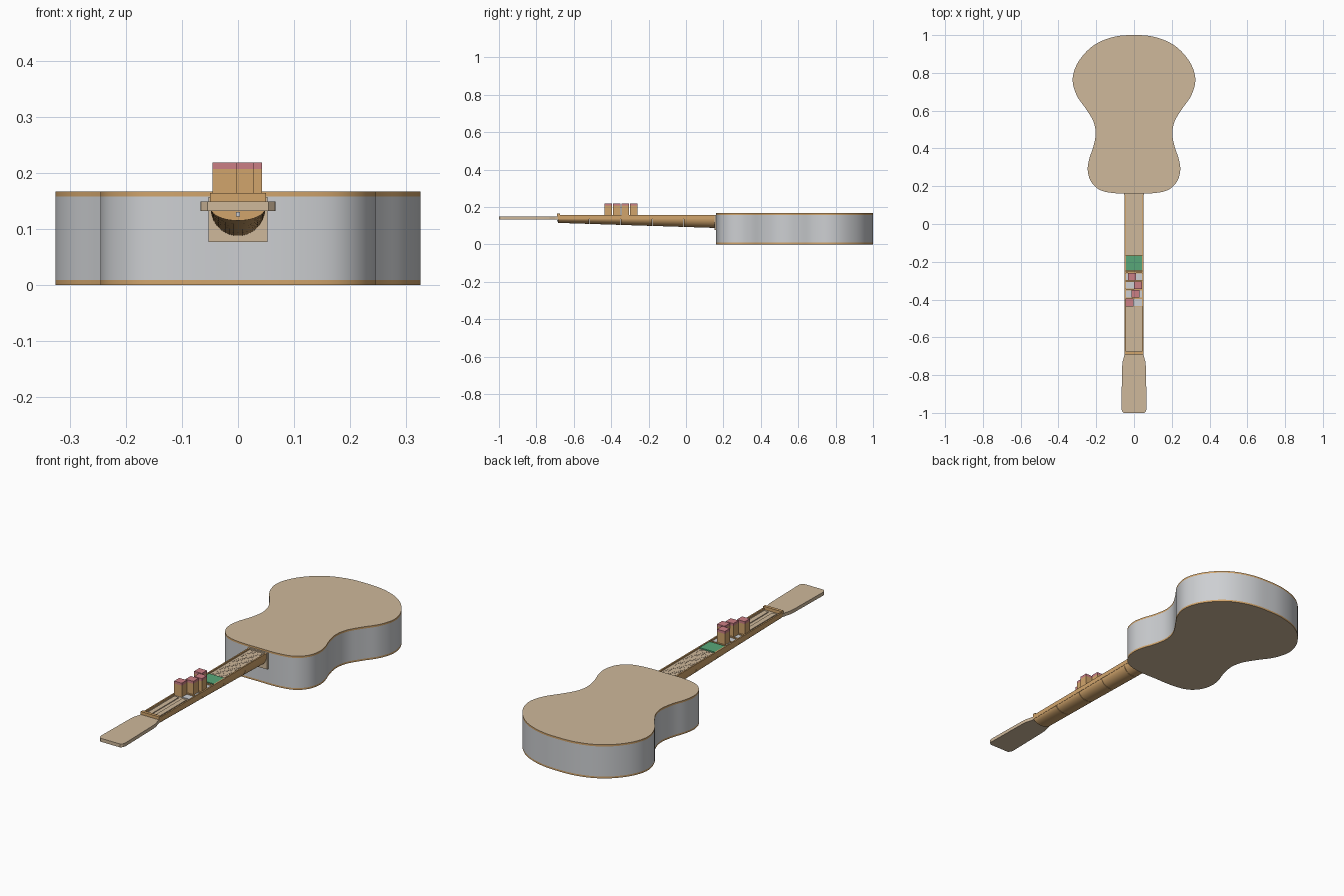
import bpy, bmesh, math
from mathutils import Vector

if "Cube" in bpy.data.objects:
    bpy.data.objects.remove(bpy.data.objects["Cube"])


def mat(name, rgb):
    m = bpy.data.materials.new(name)
    m.diffuse_color = (*rgb, 1)
    m.use_nodes = True
    m.node_tree.nodes["Principled BSDF"].inputs["Base Color"].default_value = m.diffuse_color
    return m


TAN = mat("pale wood", (0.62, 0.48, 0.325))
WOOD = mat("golden wood", (0.64, 0.375, 0.15))
GREY = mat("light grey", (0.61, 0.625, 0.645))
RED = mat("soft red", (0.60, 0.21, 0.235))
GREEN = mat("circuit green", (0.098, 0.39, 0.19))


def finish(name, bm, mats, smooth=False):
    bmesh.ops.recalc_face_normals(bm, faces=bm.faces)
    me = bpy.data.meshes.new(name)
    bm.to_mesh(me)
    bm.free()
    for m in mats:
        me.materials.append(m)
    ob = bpy.data.objects.new(name, me)
    bpy.context.collection.objects.link(ob)
    if smooth:
        bpy.ops.object.select_all(action='DESELECT')
        ob.select_set(True)
        bpy.context.view_layer.objects.active = ob
        bpy.ops.object.shade_smooth_by_angle(angle=math.radians(35))
    return ob


def add_box(bm, x0, x1, y0, y1, z0, z1):
    vs = bmesh.ops.create_cube(bm, size=1)["verts"]
    for v in vs:
        v.co = Vector(((x0 + x1) / 2 + v.co.x * (x1 - x0),
                       (y0 + y1) / 2 + v.co.y * (y1 - y0),
                       (z0 + z1) / 2 + v.co.z * (z1 - z0)))


def box(name, m, *dims):
    bm = bmesh.new()
    add_box(bm, *dims)
    return finish(name, bm, [m])


def loft(bm, rings):
    """Bridge closed rings of points and cap both ends."""
    rows = [[bm.verts.new(p) for p in r] for r in rings]
    n = len(rows[0])
    for a, b in zip(rows, rows[1:]):
        for i in range(n):
            j = (i + 1) % n
            bm.faces.new((a[i], a[j], b[j], b[i]))
    bm.faces.new(rows[0][::-1])
    bm.faces.new(rows[-1])


def spline(pts, steps=5):
    """Smooth curve through half-outline points that start and end on x = 0."""
    P = [Vector(p) for p in pts]
    P = [Vector((-P[1].x, P[1].y))] + P + [Vector((-P[-2].x, P[-2].y))]
    out = []
    for a, b, c, d in zip(P, P[1:], P[2:], P[3:]):
        for k in range(steps):
            t = k / steps
            out.append(0.5 * (2 * b + (c - a) * t + (2 * a - 5 * b + 4 * c - d) * t * t
                              + (3 * b - a - 3 * c + d) * t ** 3))
    return out + [P[-2]]


def mirrored(half):
    return [(p[0], p[1]) for p in half] + [(-p[0], p[1]) for p in half[-2:0:-1]]


# Waisted body: grey side wall between two wooden plates
outline = mirrored(spline([
    (0, 1.0), (0.09, 0.994), (0.18, 0.965), (0.25, 0.915), (0.305, 0.84),
    (0.325, 0.76), (0.303, 0.68), (0.255, 0.61), (0.216, 0.545), (0.203, 0.48),
    (0.215, 0.41), (0.237, 0.345), (0.245, 0.285), (0.228, 0.225),
    (0.18, 0.18), (0.1, 0.163), (0, 0.162)]))
for name, z0, z1, mats in (("body_side", 0.009, 0.158, [GREY]),
                           ("body_back_plate", 0, 0.009, [TAN, WOOD]),
                           ("body_top_plate", 0.158, 0.167, [TAN, WOOD])):
    bm = bmesh.new()
    loft(bm, [[(x, y, z) for x, y in outline] for z in (z0, z1)])
    bm.normal_update()
    for f in bm.faces:
        if len(mats) > 1 and abs(f.normal.z) < 0.5:
            f.material_index = 1
    finish(name, bm, mats, True)

# Heel plate where the neck meets the body
box("heel_plate", TAN, -0.053, 0.053, 0.153, 0.17, 0.077, 0.157)

# Tapering round-backed neck in five segments
Y0, Y1, RIM = -0.685, 0.155, 0.138


def neck_ring(y):
    depth = RIM - (0.115 + (0.088 - 0.115) * (y - Y0) / (Y1 - Y0))
    arc = [math.pi * k / 20 for k in range(21)]
    return [(0.049 * math.cos(a), y, RIM - depth * math.sin(a)) for a in arc]


seg = (Y1 - Y0) / 5
for i in range(5):
    bm = bmesh.new()
    ya = Y0 + i * seg
    loft(bm, [neck_ring(ya + (0.001 if i else 0)), neck_ring(ya + seg - 0.001)])
    finish("neck_segment_%d" % (i + 1), bm, [WOOD], True)

# Side rails and channel floor on top of the neck
for s, side in ((-1, "left"), (1, "right")):
    a, b = sorted((s * 0.043, s * 0.05))
    box("neck_rail_" + side, WOOD, a, b, Y0, Y1, RIM - 0.003, 0.157)
box("channel_floor", WOOD, -0.043, 0.043, Y0, Y1, RIM - 0.003, 0.144)

# Pin boards seated in the channel
box("upper_board", TAN, -0.042, 0.042, -0.163, Y1, 0.143, 0.151)
box("lower_board", TAN, -0.042, 0.042, -0.674, -0.437, 0.143, 0.149)
bm = bmesh.new()
for i in range(22):
    for x in (-0.03, -0.018, -0.006, 0.006, 0.018, 0.03):
        y = -0.152 + i * 0.014
        add_box(bm, x - 0.002, x + 0.002, y - 0.002, y + 0.002, 0.150, 0.152)
finish("board_pins", bm, [TAN])
for x in (-0.022, 0.022):
    box("lower_strip", TAN, x - 0.012, x + 0.012, -0.66, -0.45, 0.148, 0.153)

# Green circuit plate
box("circuit_plate", GREEN, -0.042, 0.042, -0.246, -0.167, 0.143, 0.155)

# Staggered keys with red caps, grey pads and wooden dividers
for i, x in enumerate((-0.01, 0.022, 0.007, -0.024)):
    y = -0.279 - 0.0455 * i
    n = "_%d" % (i + 1)
    box("key_pad" + n, GREY, -0.042, 0.042, y - 0.018, y + 0.018, 0.143, 0.150)
    box("key_divider" + n, WOOD, -0.042, 0.042, y + 0.019, y + 0.0265, 0.143, 0.154)
    box("key_post" + n, WOOD, x - 0.021, x + 0.021, y - 0.02, y + 0.02, 0.149, 0.207)
    box("key_cap" + n, RED, x - 0.021, x + 0.021, y - 0.02, y + 0.02, 0.207, 0.219)

# Nut across the end of the neck
box("nut", WOOD, -0.05, 0.05, -0.69, -0.675, 0.135, 0.164)

# Flat paddle headstock
bm = bmesh.new()
head = mirrored([(0, -0.684), (0.05, -0.684), (0.052, -0.70), (0.061, -0.73),
                 (0.063, -0.76), (0.067, -0.975), (0.064, -0.99), (0.054, -1.0), (0, -1.0)])
loft(bm, [[(x, y, z) for x, y in head] for z in (0.132, 0.149)])
finish("headstock", bm, [TAN])

# Small rod end under the headstock
box("rod_end", GREY, -0.004, 0.004, -0.689, -0.68, 0.122, 0.130)
